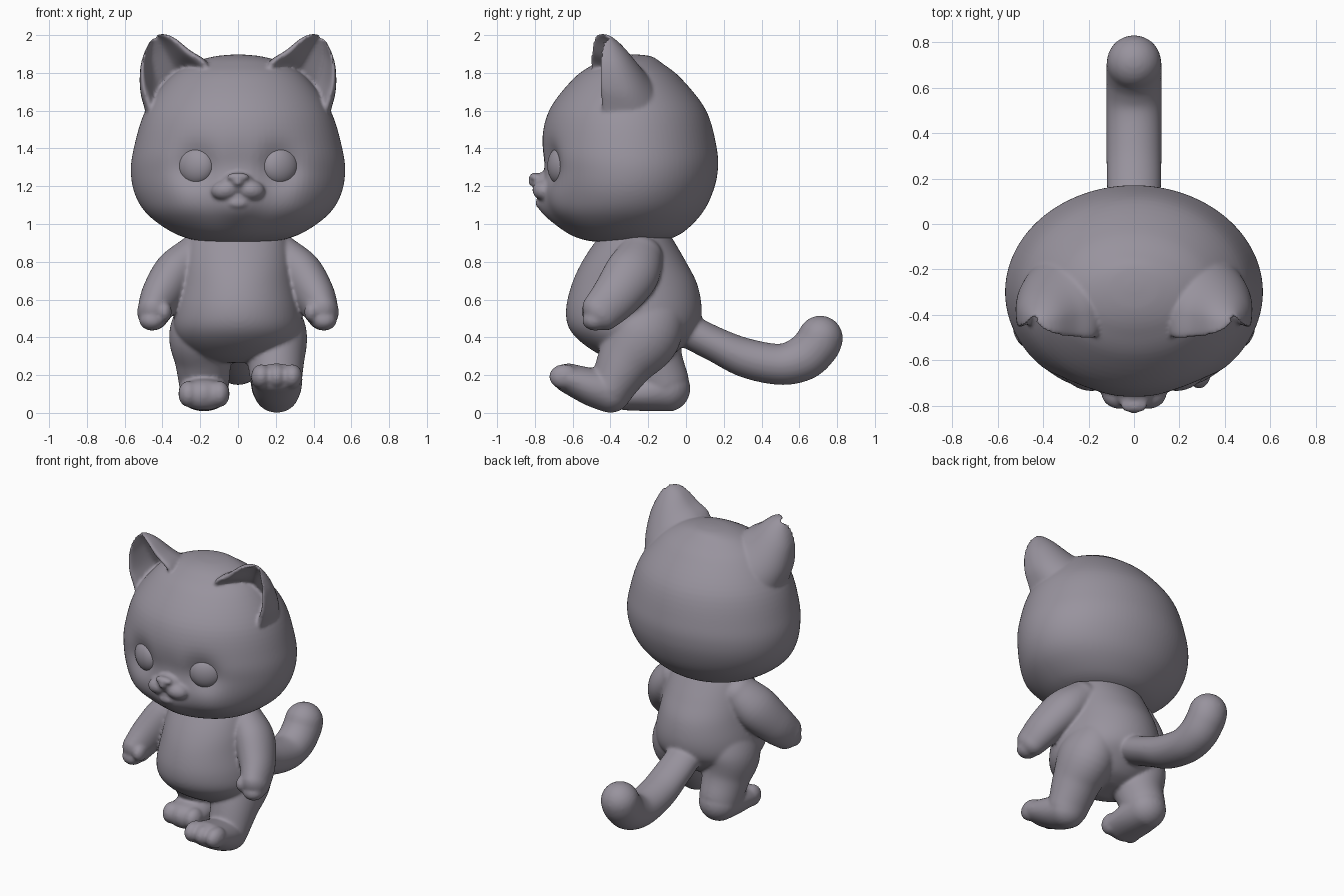
import bpy, bmesh, math
from mathutils import Vector, Matrix

if "Cube" in bpy.data.objects:
    bpy.data.objects.remove(bpy.data.objects["Cube"])

fur = bpy.data.materials.new("grey_fur")
fur.diffuse_color = (0.315, 0.292, 0.34, 1)
fur.use_nodes = True
fur.node_tree.nodes["Principled BSDF"].inputs["Base Color"].default_value = fur.diffuse_color


def spline(keys, steps=6):
    """Catmull-Rom interpolation of tuples of numbers."""
    out = []
    for i in range(len(keys) - 1):
        p0, p1, p2, p3 = (keys[max(0, min(len(keys) - 1, i + k))] for k in (-1, 0, 1, 2))
        for s in range(steps):
            t = s / steps
            out.append([0.5 * (2*b + (c-a)*t + (2*a-5*b+4*c-d)*t*t + (3*b-a-3*c+d)*t**3)
                        for a, b, c, d in zip(p0, p1, p2, p3)])
    return out + [list(keys[-1])]


def ellipse(a, ru, rv):
    return ru * math.cos(a), rv * math.sin(a)


def loft(bm, keys, frame=None, section=ellipse, n=40):
    """Skin rings (x, y, z, ru, rv); without a frame it is a round-ended tube."""
    keys = spline(keys)
    pts = [Vector(k[:3]) for k in keys]
    last = len(pts) - 1
    rings = []
    for i, k in enumerate(keys):
        t = (pts[min(i + 1, last)] - pts[max(i - 1, 0)]).normalized()
        if frame:
            u, v = frame
        else:
            v = t.cross(Vector((1, 0, 0))).normalized()
            u = v.cross(t)
        r = [(pts[i], u, v, k[3], k[4])]
        if not frame and i in (0, last):
            sign = 1 if i else -1
            for j in range(1, 7):
                q = j * math.pi / 12.5
                c, h = math.cos(q), math.sin(q) * min(k[3], k[4])
                r.append((pts[i] + t * sign * h, u, v, k[3] * c, k[4] * c))
            if i == 0:
                r.reverse()
        rings += r
    loops = []
    for p, u, v, ru, rv in rings:
        loop = []
        for j in range(n):
            a, b = section(2 * math.pi * j / n, ru, rv)
            loop.append(bm.verts.new(p + u * a + v * b))
        loops.append(loop)
    for a, b in zip(loops, loops[1:]):
        for j in range(n):
            bm.faces.new((a[j], a[(j+1) % n], b[(j+1) % n], b[j]))
    bm.faces.new(loops[0])
    bm.faces.new(loops[-1])


def ball(bm, pos, size, turn=0, tilt=0):
    m = (Matrix.Translation(pos) @ Matrix.Rotation(turn, 4, 'Z') @ Matrix.Rotation(tilt, 4, 'Y')
         @ Matrix.Diagonal((*size, 1)))
    bmesh.ops.create_uvsphere(bm, u_segments=32, v_segments=20, radius=1, matrix=m)


def finish(bm, name, fuse=0):
    """Make an object; optionally fuse its overlapping parts into one skin."""
    bmesh.ops.recalc_face_normals(bm, faces=bm.faces)
    for f in bm.faces:
        f.smooth = True
    me = bpy.data.meshes.new(name)
    bm.to_mesh(me)
    bm.free()
    me.materials.append(fur)
    ob = bpy.data.objects.new(name, me)
    bpy.context.collection.objects.link(ob)
    if fuse:
        rm = ob.modifiers.new("fuse", 'REMESH')
        rm.mode, rm.voxel_size, rm.use_smooth_shade = 'VOXEL', 0.01, True
        sm = ob.modifiers.new("soften", 'SMOOTH')
        sm.factor, sm.iterations = 0.5, fuse
    return ob


FLAT = (Vector((1, 0, 0)), Vector((0, 1, 0)))


def stack(rows):
    """Rows of z, half width, front y, back y to horizontal rings."""
    return [(0, (f + b) / 2, z, w, (b - f) / 2) for z, w, f, b in rows]


# Head
bm = bmesh.new()
loft(bm, stack([(1.897, .03, -.30, -.25), (1.886, .13, -.39, -.18), (1.85, .245, -.48, -.125),
                (1.77, .365, -.595, -.025), (1.6, .49, -.725, .107), (1.4, .552, -.772, .163),
                (1.27, .567, -.765, .167), (1.15, .543, -.745, .135), (1.05, .478, -.71, .08),
                (.96, .355, -.63, -.01), (.917, .24, -.54, -.1), (.903, .12, -.44, -.2)]),
     FLAT, n=96)


# Eye sockets, brow dip, cheeks, muzzle and chin
def bump(x, z, r):
    return math.exp(-(x * x + z * z) / (r * r))


for v in bm.verts:
    if v.co.y < -.3:
        x, z = abs(v.co.x), v.co.z
        v.co.y += (.06 * bump(x - .22, z - 1.31, .11) + .022 * bump(x, z - 1.33, .1)
                   - .03 * bump(x - .3, z - 1.1, .14) - .055 * bump(x, z - 1.1, .11))


# Ears with a rounded rim and a hollow front
def ear_section(a, ru, rv):
    s = math.sin(a)
    if s >= 0:
        return ru * math.cos(a), rv * s
    s = -s
    rim = -.62 * rv * math.sin(min(1, s / .95) * math.pi)
    k = max(0, min(1, (s - .6) / .4))
    return ru * math.cos(a), rim + .4 * rv * k * k * (3 - 2 * k)


for side in (-1, 1):
    ear = [(.30, -.33, 1.62, .22, .21), (.325, -.35, 1.72, .213, .20), (.385, -.38, 1.81, .172, .155),
           (.422, -.405, 1.90, .124, .105), (.437, -.42, 1.955, .076, .065), (.443, -.425, 1.99, .025, .025)]
    loft(bm, [(side * k[0], *k[1:]) for k in ear],
         (Vector((side * .77, .15, -.62)), Vector((0, 1, -.1))), ear_section, 80)
    # Muzzle puffs
    ball(bm, (side * .065, -.745, 1.18), (.078, .068, .056), 0, side * .15)
# Nose bridge, nose and lower lip
ball(bm, (0, -.755, 1.215), (.085, .058, .06))
ball(bm, (0, -.797, 1.248), (.06, .034, .024))
ball(bm, (0, -.807, 1.226), (.028, .028, .028))
ball(bm, (0, -.755, 1.11), (.062, .042, .034))
finish(bm, "head", 4)

# Eyes
for side, name in ((-1, "eye_right"), (1, "eye_left")):
    bm = bmesh.new()
    ball(bm, (side * .222, -.664, 1.308), (.102, .062, .1), side * .42)
    finish(bm, name)

# Torso
bm = bmesh.new()
loft(bm, stack([(.97, .22, -.42, -.1), (.92, .26, -.47, -.07), (.8, .29, -.55, .0),
                (.68, .31, -.605, .06), (.55, .335, -.635, .083), (.45, .338, -.62, .065),
                (.37, .30, -.55, .0), (.30, .22, -.44, -.08), (.265, .10, -.34, -.17)]), FLAT, n=72)
# Arms with thumbs
for s in (-1, 1):
    loft(bm, [(s * .23, -.24, .84, .10, .12), (s * .325, -.285, .74, .12, .145),
              (s * .405, -.37, .62, .108, .13), (s * .447, -.45, .535, .087, .11)])
    ball(bm, (s * .39, -.50, .535), (.04, .055, .055))
    ball(bm, (s * .455, -.48, .49), (.068, .07, .055))
# Front leg stepping out, heel down
loft(bm, [(.165, -.21, .54, .15, .2), (.195, -.23, .41, .17, .2), (.20, -.32, .27, .15, .155),
          (.202, -.39, .14, .132, .12)])
loft(bm, [(.205, -.40, .11, .12, .11), (.205, -.50, .137, .132, .1), (.205, -.62, .182, .137, .08)])
# Rear leg pushing off
loft(bm, [(-.165, -.23, .54, .15, .2), (-.195, -.21, .41, .17, .2), (-.185, -.17, .28, .15, .155),
          (-.18, -.125, .17, .135, .14)])
loft(bm, [(-.18, -.10, .128, .127, .123), (-.18, -.2, .108, .135, .1), (-.18, -.32, .095, .135, .082)])
# Toes
for d in (-.082, 0, .082):
    ball(bm, (.205 + d, -.645, .192), (.054, .08, .066))
    ball(bm, (-.18 + d, -.335, .1), (.054, .072, .07))
# Tail
loft(bm, [(0, -.02, .45, .115, .09), (0, .16, .36, .119, .092), (0, .32, .29, .121, .104),
          (0, .50, .257, .121, .109), (0, .62, .29, .121, .12), (0, .69, .355, .121, .121),
          (0, .711, .395, .12, .12)])
finish(bm, "body", 10)
